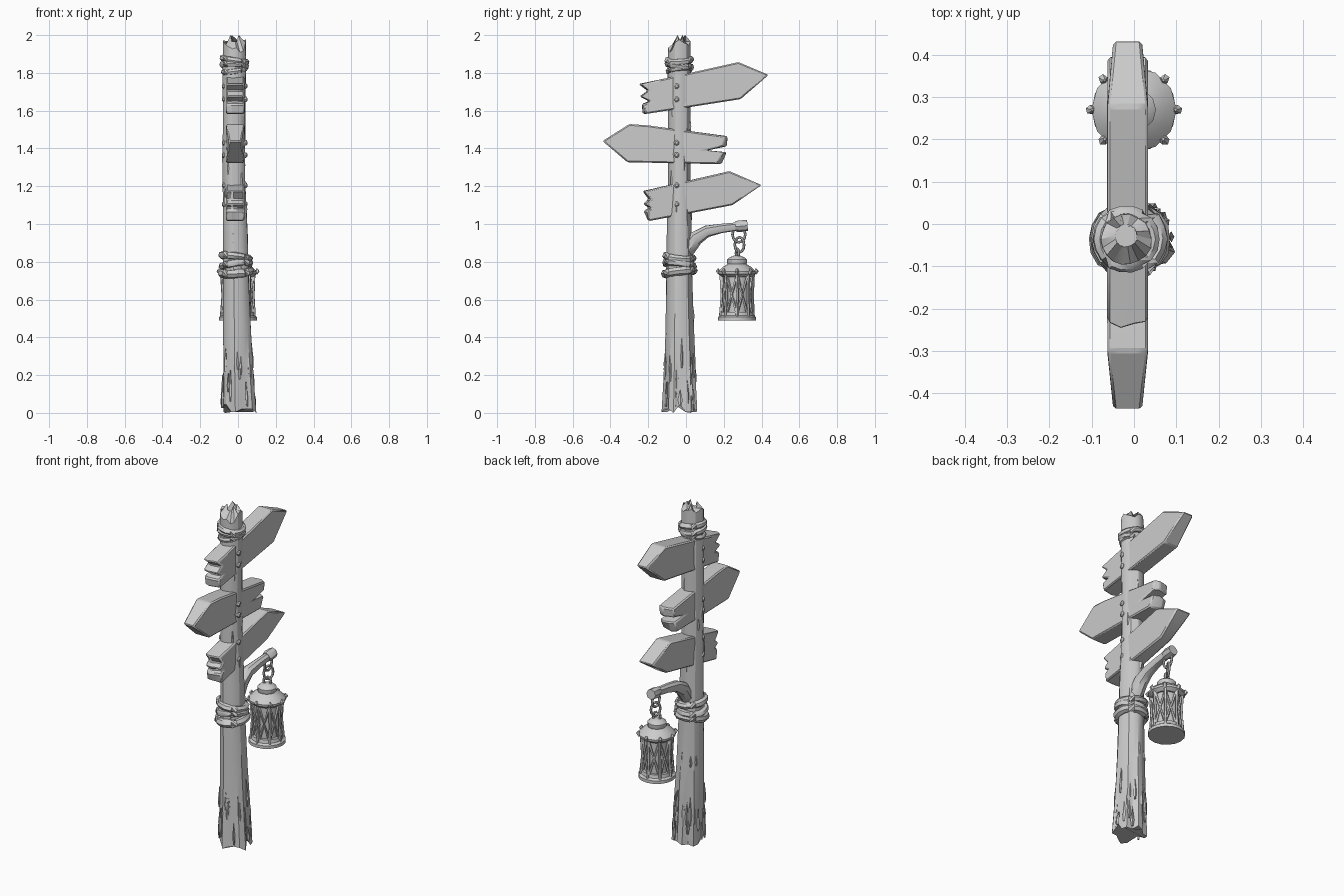
import bpy, bmesh, math, random
from mathutils import Vector

random.seed(7)
cube = bpy.data.objects.get("Cube")
if cube:
    bpy.data.objects.remove(cube, do_unlink=True)

mat = bpy.data.materials.new("plain grey")
mat.use_nodes = True
GREY = (0.6, 0.6, 0.6, 1)
mat.diffuse_color = GREY
mat.node_tree.nodes["Principled BSDF"].inputs["Base Color"].default_value = GREY


def finish(name, bm, angle=30, bevel=0):
    bmesh.ops.recalc_face_normals(bm, faces=bm.faces)
    mesh = bpy.data.meshes.new(name)
    bm.to_mesh(mesh)
    bm.free()
    ob = bpy.data.objects.new(name, mesh)
    bpy.context.collection.objects.link(ob)
    mesh.materials.append(mat)
    if bevel:
        mod = ob.modifiers.new("worn edges", 'BEVEL')
        mod.width, mod.segments = bevel, 1
    bpy.ops.object.select_all(action='DESELECT')
    ob.select_set(True)
    bpy.context.view_layer.objects.active = ob
    bpy.ops.object.shade_smooth_by_angle(angle=math.radians(angle))
    return ob


def skin(bm, rings, closed=False):
    """Bridge equal rings of points; cap the ends unless closed."""
    vs = [[bm.verts.new(p) for p in ring] for ring in rings]
    n = len(vs[0])
    pairs = list(zip(vs, vs[1:])) + ([(vs[-1], vs[0])] if closed else [])
    for a, b in pairs:
        for i in range(n):
            j = (i + 1) % n
            bm.faces.new((a[i], a[j], b[j], b[i]))
    if not closed:
        bm.faces.new(vs[0])
        bm.faces.new(vs[-1])


def tube(bm, path, radii, sides=6, closed=False, rough=0.0):
    """Sweep a rough round section along a path."""
    pts = [Vector(p) for p in path]
    rings = []
    for k, p in enumerate(pts):
        a = pts[k - 1] if closed or k else p
        b = pts[(k + 1) % len(pts)] if closed or k < len(pts) - 1 else p
        t = (b - a).normalized()
        ref = Vector((1, 0, 0)) if abs(t.x) < 0.8 else Vector((0, 0, 1))
        u = t.cross(ref).normalized()
        v = t.cross(u)
        r = radii[k] if isinstance(radii, (list, tuple)) else radii
        rings.append([p + (u * math.cos(s) + v * math.sin(s)) * r * (1 + random.uniform(-rough, rough))
                      for s in (math.tau * i / sides for i in range(sides))])
    skin(bm, rings, closed)


# Post: gnarled trunk with a ragged foot and a splintered crown
SIDES = 18
PROFILE = [(0.0, 0.003, -0.032, 0.092), (0.12, 0, -0.032, 0.087), (0.28, -0.003, -0.032, 0.081),
           (0.45, -0.006, -0.033, 0.075), (0.7, -0.01, -0.035, 0.069), (0.95, -0.014, -0.035, 0.066),
           (1.25, -0.021, -0.035, 0.060), (1.6, -0.021, -0.035, 0.060), (1.82, -0.019, -0.035, 0.062),
           (1.92, -0.019, -0.036, 0.060)]


def post_at(z):
    for a, b in zip(PROFILE, PROFILE[1:]):
        if z <= b[0]:
            f = (z - a[0]) / (b[0] - a[0])
            return [a[i] + (b[i] - a[i]) * f for i in (1, 2, 3)]
    return PROFILE[-1][1:]


grain = [random.uniform(-0.06, 0.06) for _ in range(SIDES)]
rings = []
for z, cx, cy, r in PROFILE:
    foot = max(0, 1 - z / 0.5)
    ring = []
    for i in range(SIDES):
        a = math.tau * i / SIDES
        k = r * (1 + grain[i] * (0.6 + foot) + random.uniform(-0.02, 0.02) - (0.13 * foot if i % 3 == 0 else 0))
        x, y, h = cx + k * math.cos(a), cy + k * math.sin(a), z
        if z == 0:
            h = random.choice((0, 0.005, 0.02, 0.045))
        if z > 1.9:
            h = 1.995 - 0.75 * abs(y + 0.012) - random.choice((0, 0.005, 0.03))
        ring.append((x, y, h))
    rings.append(ring)
rings.append([(-0.02 + (x + 0.02) * 0.45, -0.02 + (y + 0.02) * 0.45, 1.965 + (0.035 if i % 5 == 1 else 0))
              for i, (x, y, h) in enumerate(rings[-1])])
bm = bmesh.new()
skin(bm, rings)
finish("post", bm, 28)

# Bark splinters lying along the trunk
bm = bmesh.new()
for i in range(46):
    low = i < 30
    a = i * 2.4 + random.uniform(-0.2, 0.2)
    z0 = random.uniform(0.01, 0.24) if low else random.uniform(0.4, 1.65)
    length = random.uniform(0.08, 0.17) if low else random.uniform(0.05, 0.1)
    w = random.uniform(0.006, 0.013)
    ring_list = []
    for f, s in ((0, 0.5), (0.35, 1), (1, 0.1)):
        cx, cy, r = post_at(z0 + f * length)
        out = Vector((math.cos(a), math.sin(a), 0))
        side = Vector((-out.y, out.x, 0))
        c = Vector((cx, cy, z0 + f * length)) + out * (r - 0.002)
        ring_list.append([c - side * w * s, c + out * 0.007 * s, c + side * w * s, c - out * 0.008])
    skin(bm, ring_list)
finish("bark_splinters", bm)

# Arrow boards: outline in (y, z), thinning toward the point
BOARDS = {
    "top_board": [(-.236, 1.741), (-.1, 1.773), (.278, 1.857), (.437, 1.789), (.289, 1.661),
                  (-.215, 1.582), (-.225, 1.635), (-.18, 1.65), (-.236, 1.675), (-.19, 1.705)],
    "middle_board": [(.204, 1.465), (-.2, 1.522), (-.3, 1.529), (-.442, 1.439), (-.31, 1.327),
                     (.167, 1.317), (.195, 1.38), (.1, 1.39), (.2, 1.412)],
    "bottom_board": [(-.22, 1.174), (.23, 1.28), (.4, 1.206), (.246, 1.1), (-.199, 1.015),
                     (-.205, 1.07), (-.18, 1.085), (-.215, 1.105), (-.185, 1.13)],
}
for name, outline in BOARDS.items():
    bm = bmesh.new()
    rings = []
    for x in (-0.054, -0.018, 0.018, 0.054):
        ring = []
        for k, (y, z) in enumerate(outline):
            ragged = k == 0 or k >= 5
            thin = 0.62 if k == 3 else 0.9
            shift = random.uniform(-0.022, 0.006) if ragged and abs(x) < 0.05 else 0
            ring.append((-0.015 + x * thin, y - math.copysign(shift, -y) if ragged else y, z))
        rings.append(ring)
    skin(bm, rings)
    # broad facets hewn into the edges
    finish(name, bm, 25, 0.007)

# Bolts on both sides of the boards
bm = bmesh.new()
for z in (1.73, 1.66, 1.43, 1.365, 1.205, 1.105):
    for s in (-1, 1):
        x0 = -0.018 + s * 0.045
        tube(bm, [(x0, -0.05, z), (x0 + s * 0.016, -0.05, z), (x0 + s * 0.022, -0.05, z)],
             [0.015, 0.015, 0.008], 7)
finish("bolts", bm)


# Rope bindings: tilted lumpy loops
def binding(name, loops):
    bm = bmesh.new()
    for z, r, thick, tilt, phase in loops:
        cx, cy, _ = post_at(z)
        path = [(cx + r * math.cos(a), cy + r * math.sin(a), z + tilt * math.sin(a + phase))
                for a in (math.tau * i / 18 for i in range(18))]
        tube(bm, path, thick, 7, True, 0.12)
    finish(name, bm, 40)


binding("lower_rope", [(0.745, 0.074, 0.023, 0.010, 0.5), (0.785, 0.073, 0.02, 0.014, 2.4),
                       (0.825, 0.071, 0.02, 0.012, 4.2)])
binding("upper_rope", [(1.815, 0.058, 0.015, 0.012, 1.0), (1.84, 0.061, 0.018, 0.010, 3.6),
                       (1.868, 0.062, 0.017, 0.012, 5.0)])

# Crooked branch carrying the lantern
bm = bmesh.new()
tube(bm, [(-.01, -.03, .82), (-.01, .015, .87), (-.01, .05, .925), (-.008, .11, .962), (-.004, .19, .977),
          (0, .27, .987)], [.03, .04, .038, .032, .026, .023], 9, rough=0.08)
tube(bm, [(0, .262, .986), (0, .285, .988), (0, .326, .992)], [.026, .031, .029], 8, rough=0.08)
finish("lantern_branch", bm, 35)

# Hanging links
bm = bmesh.new()
for y, z, ry, rz, turn in ((.28, .945, .034, .042, 0), (.283, .89, .028, .04, .5), (.272, .845, .02, .024, 1.2)):
    path = [(ry * math.cos(a) * math.sin(turn), y + ry * math.cos(a) * math.cos(turn), z + rz * math.sin(a))
            for a in (math.tau * i / 12 for i in range(12))]
    tube(bm, path, 0.007, 6, True)
finish("hanging_links", bm, 40)

# Lantern shell: base, glass and stepped roof turned as one profile
LY = 0.27


def turned(bm, profile, sides):
    skin(bm, [[(r * math.cos(a), LY + r * math.sin(a), z)
               for a in (math.tau * i / sides for i in range(sides))] for z, r in profile])


bm = bmesh.new()
turned(bm, [(.49, .1), (.508, .1), (.516, .088), (.535, .084)], 16)
turned(bm, [(.53, .068), (.735, .07)], 16)
finish("lantern_base_and_glass", bm)
bm = bmesh.new()
turned(bm, [(.72, .08), (.736, .1), (.748, .101), (.772, .076), (.788, .05), (.792, .052),
            (.812, .052), (.824, .038), (.832, .018)], 12)
finish("lantern_roof", bm)


# Lantern cage: uprights with crossing strips
def wall(a, z, r=0.078):
    return (r * math.cos(a), LY + r * math.sin(a), z)


bm = bmesh.new()
BARS = 8
step = math.tau / BARS
for i in range(BARS):
    a = i * step
    tube(bm, [wall(a, .51, .088), wall(a + .03, .62, .08), wall(a, .74, .086)], 0.008, 5, rough=0.2)
    for s in (-1, 1):
        tube(bm, [wall(a, .525), wall(a + s * step / 2, .625, .075), wall(a, .725)], [.008, .006, .008], 5, rough=0.2)
    tube(bm, [wall(a, .74, .094), wall(a, .752, .104), wall(a, .764, .098)], [.012, .011, .004], 5)
finish("lantern_cage", bm)
